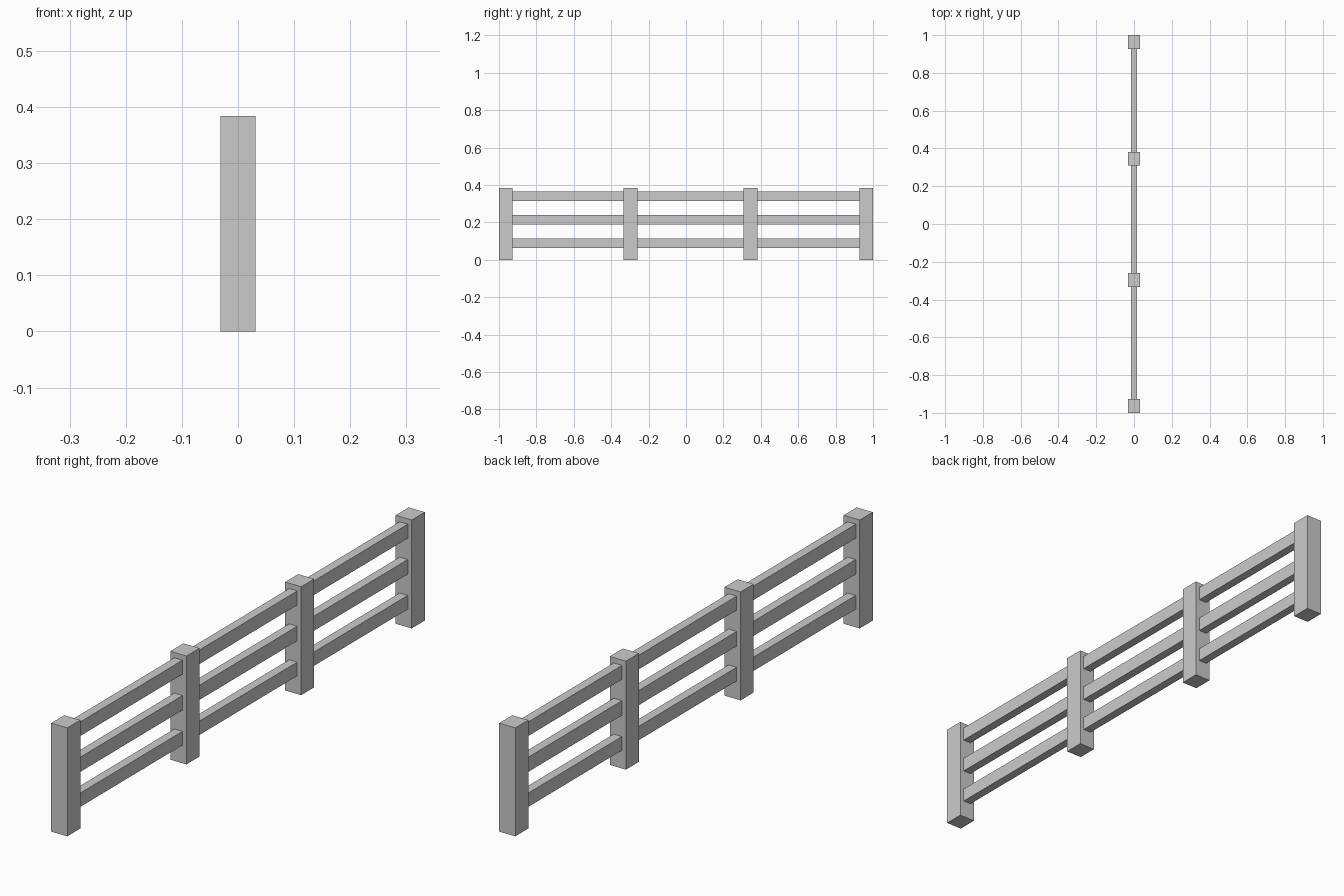
import bpy

if "Cube" in bpy.data.objects:
    bpy.data.objects.remove(bpy.data.objects["Cube"])


def box(name, x, y, z):
    """Add a box spanning the given (min, max) ranges."""
    spans = (x, y, z)
    bpy.ops.mesh.primitive_cube_add(size=1, location=[(a + b) / 2 for a, b in spans])
    obj = bpy.context.object
    obj.name = name
    obj.scale = [b - a for a, b in spans]
    bpy.ops.object.transform_apply(location=False, rotation=False, scale=True)
    return obj


POST_X, POST_Y, HEIGHT = 0.0315, 0.0365, 0.384
RAIL_X = 0.016

# Four upright posts
posts = [-0.9635, -0.297, 0.345, 0.9635]
for i, y in enumerate(posts):
    box(f"post_{i + 1}", (-POST_X, POST_X), (y - POST_Y, y + POST_Y), (0, HEIGHT))

# Three long rails, ends set into the outer posts
rails = {"bottom_rail": (0.064, 0.113), "middle_rail": (0.188, 0.240), "top_rail": (0.315, 0.365)}
for name, z in rails.items():
    box(name, (-RAIL_X, RAIL_X), (posts[0], posts[-1]), z)
